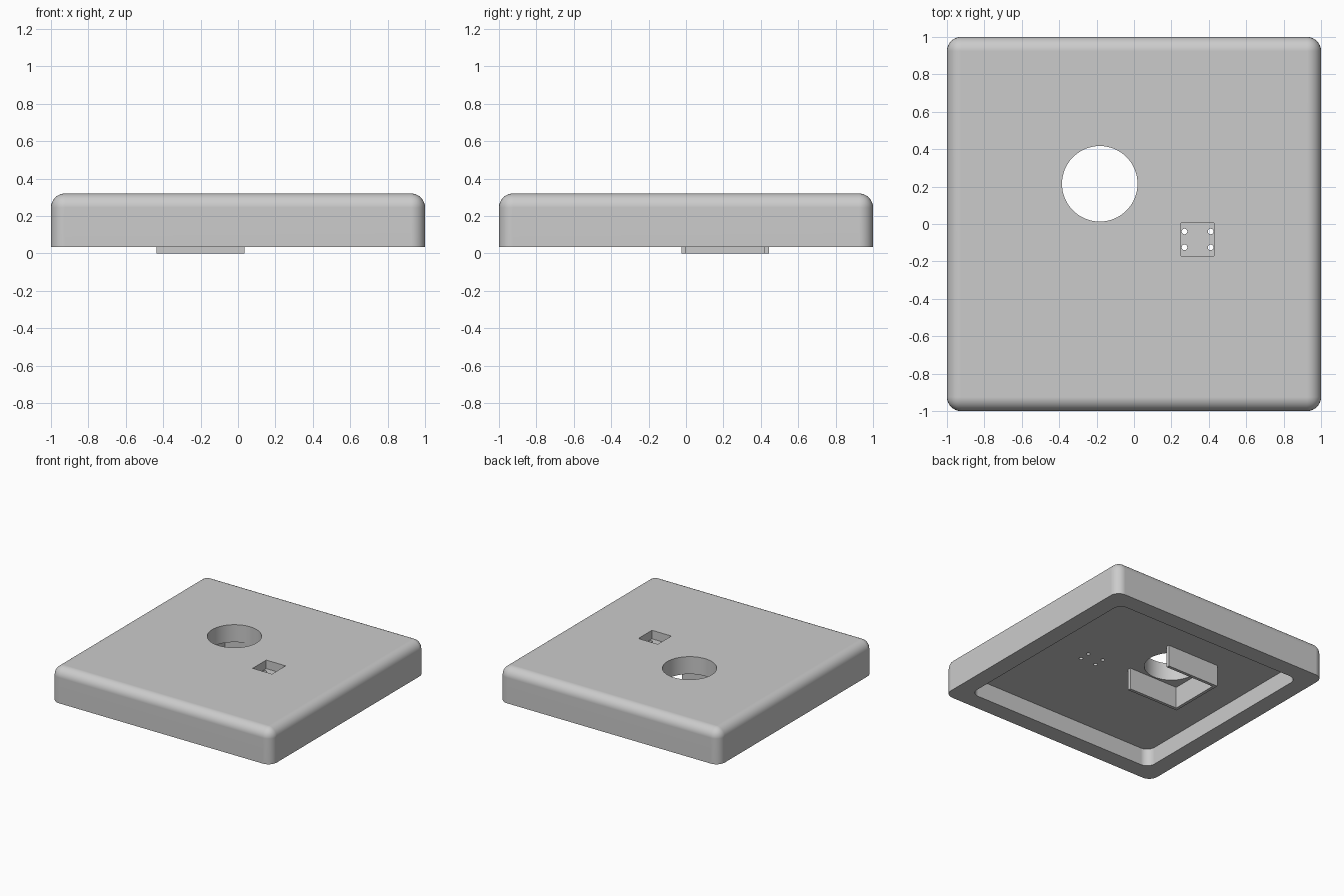
import bpy, bmesh, math

if "Cube" in bpy.data.objects:
    bpy.data.objects.remove(bpy.data.objects["Cube"], do_unlink=True)

grey = bpy.data.materials.new("plain grey")
grey.use_nodes = True
grey.diffuse_color = (0.6, 0.6, 0.6, 1)
grey.node_tree.nodes["Principled BSDF"].inputs["Base Color"].default_value = (0.6, 0.6, 0.6, 1)


def make_object(name, bm):
    mesh = bpy.data.meshes.new(name)
    bm.to_mesh(mesh)
    bm.free()
    mesh.materials.append(grey)
    obj = bpy.data.objects.new(name, mesh)
    bpy.context.collection.objects.link(obj)
    return obj


def box(name, x, y, z, radius=0, round_top=False):
    """Box between (low, high) limits, with optional rounded corners."""
    bm = bmesh.new()
    bmesh.ops.create_cube(bm, size=1)
    for v in bm.verts:
        v.co = [lim[0] if c < 0 else lim[1] for c, lim in zip(v.co, (x, y, z))]
    if radius:
        edges = []
        for e in bm.edges:
            heights = [v.co.z for v in e.verts]
            upright = abs(heights[0] - heights[1]) > 0.01
            if upright or (round_top and min(heights) > z[1] - 0.001):
                edges.append(e)
        bmesh.ops.bevel(bm, geom=edges, offset=radius, segments=8,
                        profile=0.5, affect='EDGES')
    return make_object(name, bm)


def cylinder(name, x, y, z, radius, sides):
    bm = bmesh.new()
    bmesh.ops.create_cone(bm, cap_ends=True, segments=sides, radius1=radius,
                          radius2=radius, depth=z[1] - z[0])
    bmesh.ops.translate(bm, verts=bm.verts, vec=(x, y, sum(z) / 2))
    return make_object(name, bm)


def cut(target, cutter):
    mod = target.modifiers.new("cut", 'BOOLEAN')
    mod.operation = 'DIFFERENCE'
    mod.solver = 'EXACT'
    mod.object = cutter
    bpy.context.view_layer.objects.active = target
    bpy.ops.object.modifier_apply(modifier=mod.name)
    bpy.data.objects.remove(cutter, do_unlink=True)


BASE, TOP, CEILING = 0.035, 0.32, 0.177
THROUGH = (-0.1, 0.5)

# Rounded cover with a hollow underside
cover = box("cover", (-1, 1), (-1, 1), (BASE, TOP), 0.075, True)
cut(cover, box("cavity_cutter", (-0.86, 0.86), (-0.86, 0.86), (-0.1, CEILING), 0.07))

# Large round opening
cut(cover, cylinder("opening_cutter", -0.183, 0.215, THROUGH, 0.202, 64))

# Square pocket with four pin holes
cut(cover, box("pocket_cutter", (0.252, 0.428), (-0.17, 0.006), (0.25, 0.5)))
for px in (0.27, 0.41):
    for py in (-0.125, -0.04):
        cut(cover, cylinder("pin_cutter", px, py, THROUGH, 0.015, 24))

bpy.ops.object.select_all(action='DESELECT')
cover.select_set(True)
bpy.context.view_layer.objects.active = cover
bpy.ops.object.shade_smooth_by_angle(angle=math.radians(30))
normals = cover.modifiers.new("flat panels", 'WEIGHTED_NORMAL')
normals.keep_sharp = True

# U-shaped bracket hanging around the opening, open towards the left
X0, X1, Y0, Y1, WALL = -0.435, 0.035, -0.025, 0.445, 0.025
bm = bmesh.new()
outline = [(X0, Y0), (X1, Y0), (X1, Y0 + WALL), (X0 + WALL, Y0 + WALL),
           (X0 + WALL, Y1 - WALL), (X1, Y1 - WALL), (X1, Y1), (X0, Y1)]
face = bm.faces.new([bm.verts.new((px, py, 0)) for px, py in outline])
wall = bmesh.ops.extrude_face_region(bm, geom=[face])
for item in wall["geom"]:
    if isinstance(item, bmesh.types.BMVert):
        item.co.z = CEILING
bmesh.ops.recalc_face_normals(bm, faces=bm.faces)
make_object("bracket", bm)
